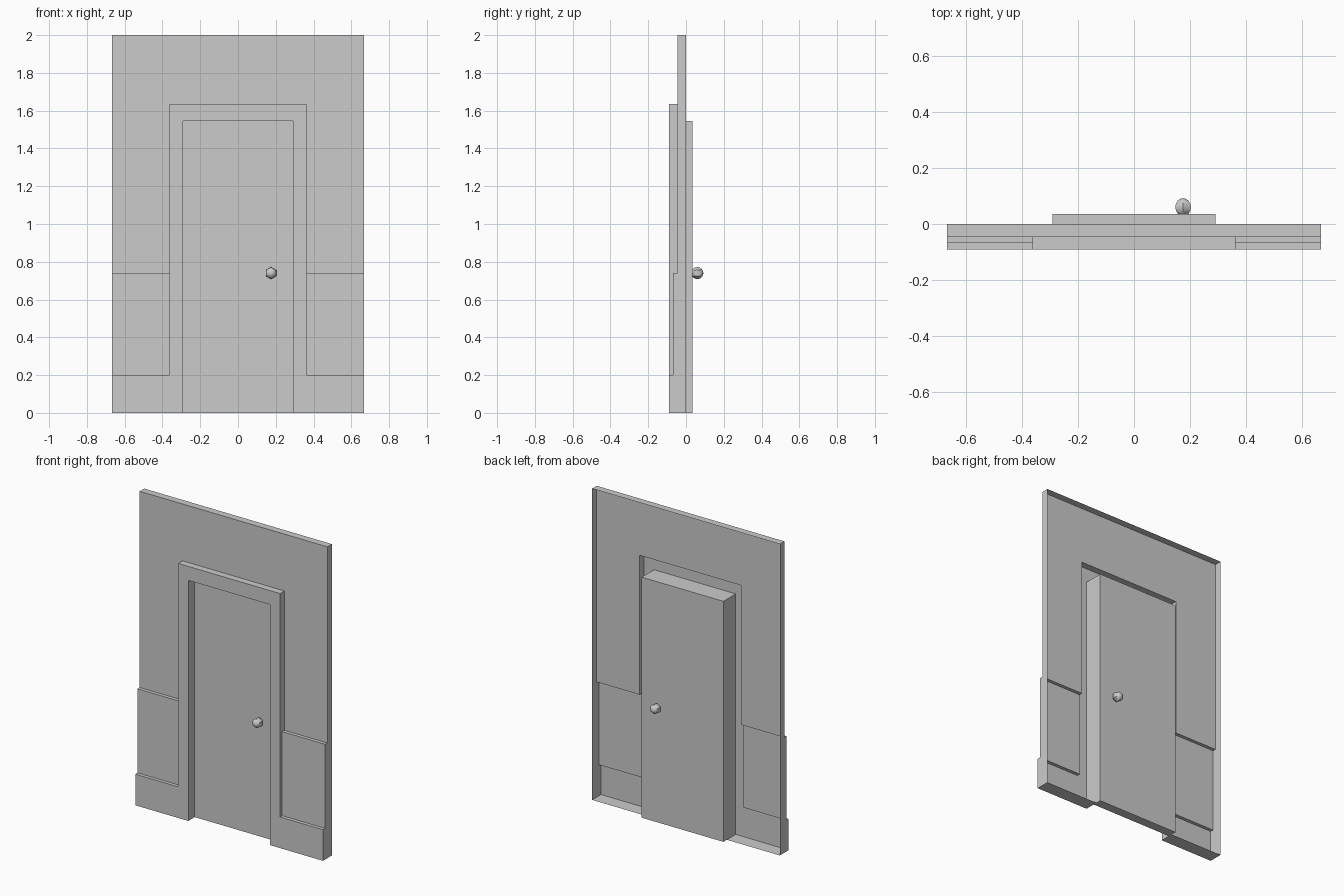
import bpy, bmesh, math

if "Cube" in bpy.data.objects:
    bpy.data.objects.remove(bpy.data.objects["Cube"])

# Key dimensions
HALF_W, FRAME_X, DOOR_X = 0.667, 0.362, 0.29
TOP, FRAME_Z, DOOR_Z = 2.0, 1.635, 1.545
WAIN_Z, SKIRT_Z = 0.74, 0.20
WALL_Y, WAIN_Y, FRONT_Y = -0.046, -0.068, -0.09
DOOR_FRONT, DOOR_BACK = -0.025, 0.035


def half_shell(name, faces):
    """Build the +x half from face outlines and mirror it across x = 0."""
    bm = bmesh.new()
    for pts in faces:
        bm.faces.new([bm.verts.new(p) for p in pts])
    bmesh.ops.remove_doubles(bm, verts=bm.verts, dist=1e-5)
    bmesh.ops.recalc_face_normals(bm, faces=bm.faces)
    # make the front skin face -y
    if sum(f.normal.y * f.calc_area() for f in bm.faces) > 0:
        bmesh.ops.reverse_faces(bm, faces=bm.faces)
    me = bpy.data.meshes.new(name)
    bm.to_mesh(me)
    bm.free()
    ob = bpy.data.objects.new(name, me)
    bpy.context.collection.objects.link(ob)
    ob.modifiers.new("mirror", 'MIRROR')
    return ob


def strip(profile, x0, x1):
    """Sweep a (y, z) profile along x."""
    return [[(x0, *a), (x1, *a), (x1, *b), (x0, *b)]
            for a, b in zip(profile, profile[1:])]


# Wall: hollow stepped skin (skirting, wainscot, wall), open at the back
profile = [(0, 0), (FRONT_Y, 0), (FRONT_Y, SKIRT_Z), (WAIN_Y, SKIRT_Z),
           (WAIN_Y, WAIN_Z), (WALL_Y, WAIN_Z), (WALL_Y, TOP), (0, TOP)]
profile.insert(6, (WALL_Y, FRAME_Z))
wall = strip(profile, FRAME_X, HALF_W)
wall.append([(HALF_W, y, z) for y, z in profile])
wall += strip(profile[6:], 0, FRAME_X)
half_shell("wall", wall)

# Door frame: arch-shaped front, jamb, outer returns and foot
def arch(x, z, y):
    return [(x, y, 0), (x, y, z), (0, y, z)]

rows = [arch(FRAME_X, FRAME_Z, FRONT_Y), arch(DOOR_X, DOOR_Z, FRONT_Y),
        arch(DOOR_X, DOOR_Z, DOOR_FRONT)]
frame = [[r[i], s[i], s[i + 1], r[i + 1]]
         for r, s in zip(rows, rows[1:]) for i in range(2)]
frame.append([(FRAME_X, y, z) for y, z in
              [(FRONT_Y, SKIRT_Z)] + profile[3:7] + [(FRONT_Y, FRAME_Z)]])
frame += strip([(FRONT_Y, FRAME_Z), (WALL_Y, FRAME_Z)], 0, FRAME_X)
frame += strip([(FRONT_Y, 0), (0, 0)], DOOR_X, FRAME_X)
half_shell("door_frame", frame)

# Door slab
bpy.ops.mesh.primitive_cube_add(
    size=1, location=(0, (DOOR_FRONT + DOOR_BACK) / 2, DOOR_Z / 2))
door = bpy.context.object
door.name = "door"
door.scale = (2 * DOOR_X, DOOR_BACK - DOOR_FRONT, DOOR_Z)

# Six-sided knobs on both faces of the door
for name, y in (("front_knob", -0.05), ("back_knob", 0.06)):
    bpy.ops.mesh.primitive_uv_sphere_add(
        segments=6, ring_count=8, radius=0.032,
        location=(0.175, y, 0.74), rotation=(math.pi / 2, 0, 0))
    bpy.context.object.name = name
    bpy.ops.object.shade_smooth_by_angle(angle=math.radians(40))
